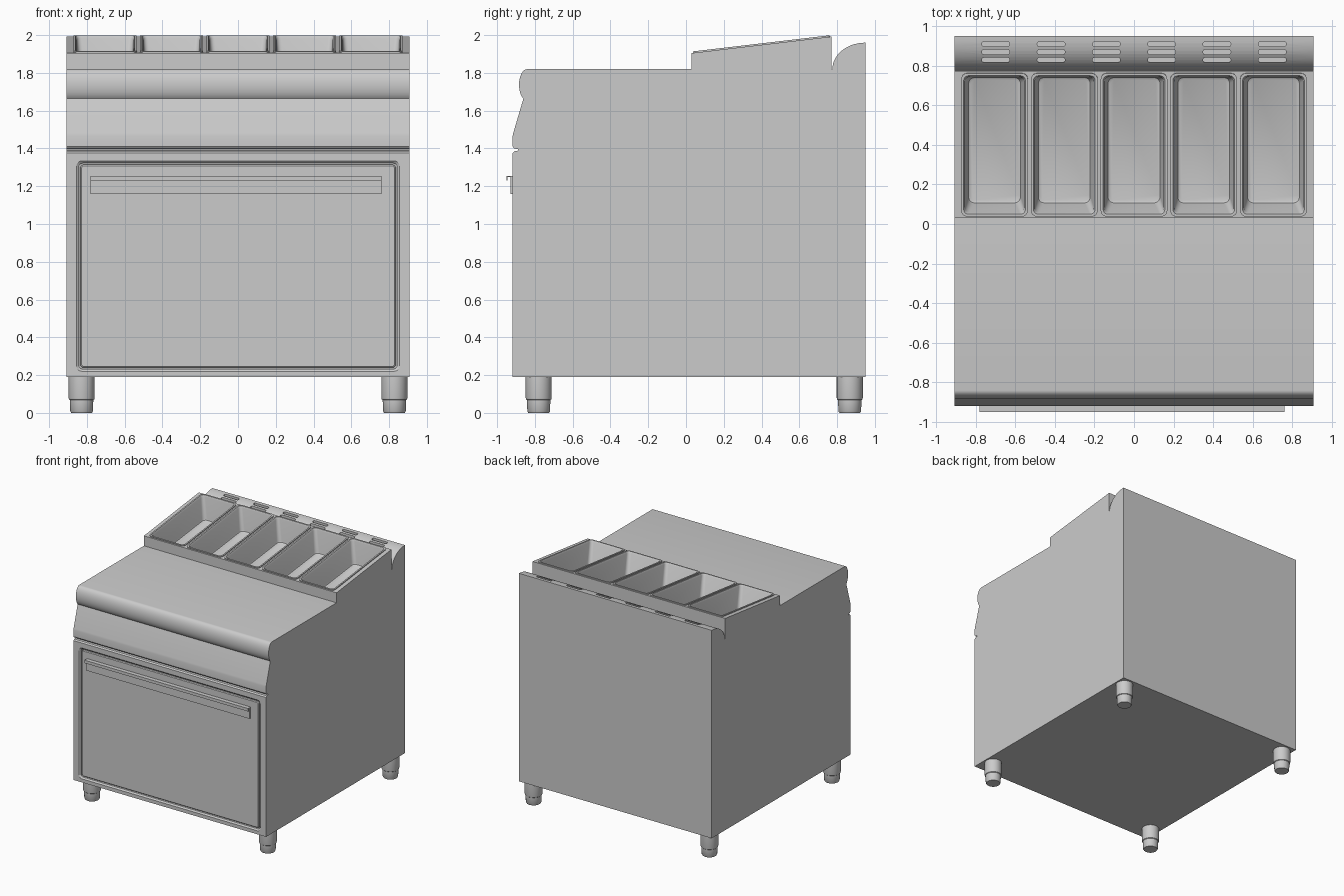
import bpy, bmesh, math
from mathutils import Matrix, Vector

cube = bpy.data.objects.get("Cube")
if cube:
    bpy.data.objects.remove(cube)

steel = bpy.data.materials.new("brushed steel grey")
steel.use_nodes = True
GREY = (0.6, 0.6, 0.6, 1)
steel.diffuse_color = GREY
steel.node_tree.nodes["Principled BSDF"].inputs["Base Color"].default_value = GREY


def loft(name, loops, matrix=Matrix()):
    """Skin matching closed loops in order and cap both ends."""
    bm = bmesh.new()
    rings = [[bm.verts.new(matrix @ Vector(p)) for p in loop] for loop in loops]
    n = len(rings[0])
    for a, b in zip(rings, rings[1:]):
        for i in range(n):
            j = (i + 1) % n
            bm.faces.new((a[i], a[j], b[j], b[i]))
    bm.faces.new(rings[0][::-1])
    bm.faces.new(rings[-1])
    bmesh.ops.recalc_face_normals(bm, faces=bm.faces)
    mesh = bpy.data.meshes.new(name)
    bm.to_mesh(mesh)
    bm.free()
    mesh.materials.append(steel)
    obj = bpy.data.objects.new(name, mesh)
    bpy.context.collection.objects.link(obj)
    return obj


def activate(obj):
    bpy.ops.object.select_all(action='DESELECT')
    obj.select_set(True)
    bpy.context.view_layer.objects.active = obj


def smooth(obj, angle=35):
    activate(obj)
    bpy.ops.object.shade_smooth_by_angle(angle=math.radians(angle))


def cut(target, cutter):
    cutter.hide_render = True
    mod = target.modifiers.new("cut", 'BOOLEAN')
    mod.operation = 'DIFFERENCE'
    mod.solver = 'EXACT'
    mod.object = cutter
    activate(target)
    bpy.ops.object.modifier_apply(modifier=mod.name)
    bpy.data.objects.remove(cutter)


def rounded(w, h, r, z, steps=5):
    """Rounded rectangle loop at height z."""
    pts = []
    for k, (sx, sy) in enumerate([(1, 1), (-1, 1), (-1, -1), (1, -1)]):
        for s in range(steps + 1):
            a = math.pi / 2 * (k + s / steps)
            pts.append((sx * (w / 2 - r) + r * math.cos(a),
                        sy * (h / 2 - r) + r * math.sin(a), z))
    return pts


def extrude_x(name, profile, x0, x1):
    return loft(name, [[(x, y, z) for y, z in profile] for x in (x0, x1)])


def arc(cy, cz, ry, rz, a0, a1, steps):
    angles = [math.radians(a0 + (a1 - a0) * i / steps) for i in range(steps + 1)]
    return [(cy + ry * math.cos(a), cz + rz * math.sin(a)) for a in angles]


# Cabinet: side profile with bullnose front, tray wedge and rounded rear ledge
HALF = 0.907
profile = [(-0.918, 0.19), (0.95, 0.19)]
profile += arc(0.95, 1.82, 0.175, 0.14, 90, 180, 14)
profile += [(0.769, 1.82), (0.769, 1.992), (0.03, 1.905), (0.03, 1.82)]
profile += arc(-0.84, 1.737, 0.044, 0.083, 90, 242, 14)
profile += [(-0.868, 1.64), (-0.915, 1.48), (-0.918, 1.465), (-0.918, 1.41),
            (-0.91, 1.4), (-0.89, 1.396), (-0.89, 1.388), (-0.908, 1.386),
            (-0.918, 1.376)]
cabinet = extrude_x("cabinet", profile, -HALF, HALF)

# Door recess and door panel on the front
front = Matrix.Translation((0, -0.918, 0.777)) @ Matrix.Rotation(math.pi / 2, 4, 'X')
cut(cabinet, loft("door_cutter", [rounded(1.684, 1.09, 0.02, -0.03),
                                  rounded(1.684, 1.09, 0.02, -0.01),
                                  rounded(1.712, 1.114, 0.03, 0.0),
                                  rounded(1.712, 1.114, 0.03, 0.02)], front))
door = loft("door", [rounded(1.668, 1.074, 0.015, -0.04),
                     rounded(1.668, 1.074, 0.015, -0.012),
                     rounded(1.656, 1.062, 0.012, -0.006)], front)
smooth(door)

# Door handle: hooked lip over a flat strip
extrude_x("door_handle", [(-0.915, 1.255), (-0.95, 1.255), (-0.95, 1.23),
                          (-0.944, 1.23), (-0.944, 1.249), (-0.93, 1.249),
                          (-0.93, 1.16), (-0.915, 1.16)], -0.78, 0.76)

# Five tapered pans sunk into the sloped wedge
slope = math.atan2(0.087, 0.739)
for i in range(5):
    place = (Matrix.Translation(((i - 2) * 0.352, 0.4, 1.9485))
             @ Matrix.Rotation(slope, 4, 'X'))
    cut(cabinet, loft("pan_cutter", [rounded(0.3, 0.67, 0.03, -0.22),
                                     rounded(0.322, 0.71, 0.03, 0.0),
                                     rounded(0.322, 0.71, 0.03, 0.05)], place))
    pan = loft(f"pan_{i + 1}", [rounded(0.336, 0.728, 0.03, -0.003),
                                rounded(0.336, 0.728, 0.03, 0.008),
                                rounded(0.312, 0.704, 0.025, 0.008),
                                rounded(0.298, 0.69, 0.025, -0.006),
                                rounded(0.27, 0.645, 0.03, -0.185),
                                rounded(0.262, 0.637, 0.03, -0.195),
                                rounded(0.245, 0.62, 0.03, -0.2)], place)
    # Open the underside cap left across the rim
    bm = bmesh.new()
    bm.from_mesh(pan.data)
    bm.faces.ensure_lookup_table()
    caps = [f for f in bm.faces if len(f.verts) > 4]
    bmesh.ops.delete(bm, geom=[max(caps, key=lambda f: f.calc_area())],
                     context='FACES_ONLY')
    bm.to_mesh(pan.data)
    bm.free()
    smooth(pan)

# Six groups of three vent slots in the rear ledge
for col in range(6):
    for y in (0.828, 0.868, 0.908):
        place = Matrix.Translation(((col - 2.5) * 0.279, y, 0))
        cut(cabinet, loft("vent_cutter", [rounded(0.14, 0.024, 0.01, z, 3)
                                          for z in (1.88, 2.1)], place))
smooth(cabinet, 30)

# Four stepped adjustable feet
for side, x in (("right", -0.828), ("left", 0.828)):
    for end, y in (("front", -0.78), ("rear", 0.867)):
        rings = []
        for r, z in [(0.055, 0), (0.06, 0.008), (0.062, 0.068), (0.067, 0.072),
                     (0.069, 0.08), (0.069, 0.195)]:
            rings.append([(x + r * math.cos(k * math.pi / 16),
                           y + r * math.sin(k * math.pi / 16), z) for k in range(32)])
        smooth(loft(f"{end}_{side}_foot", rings), 30)
